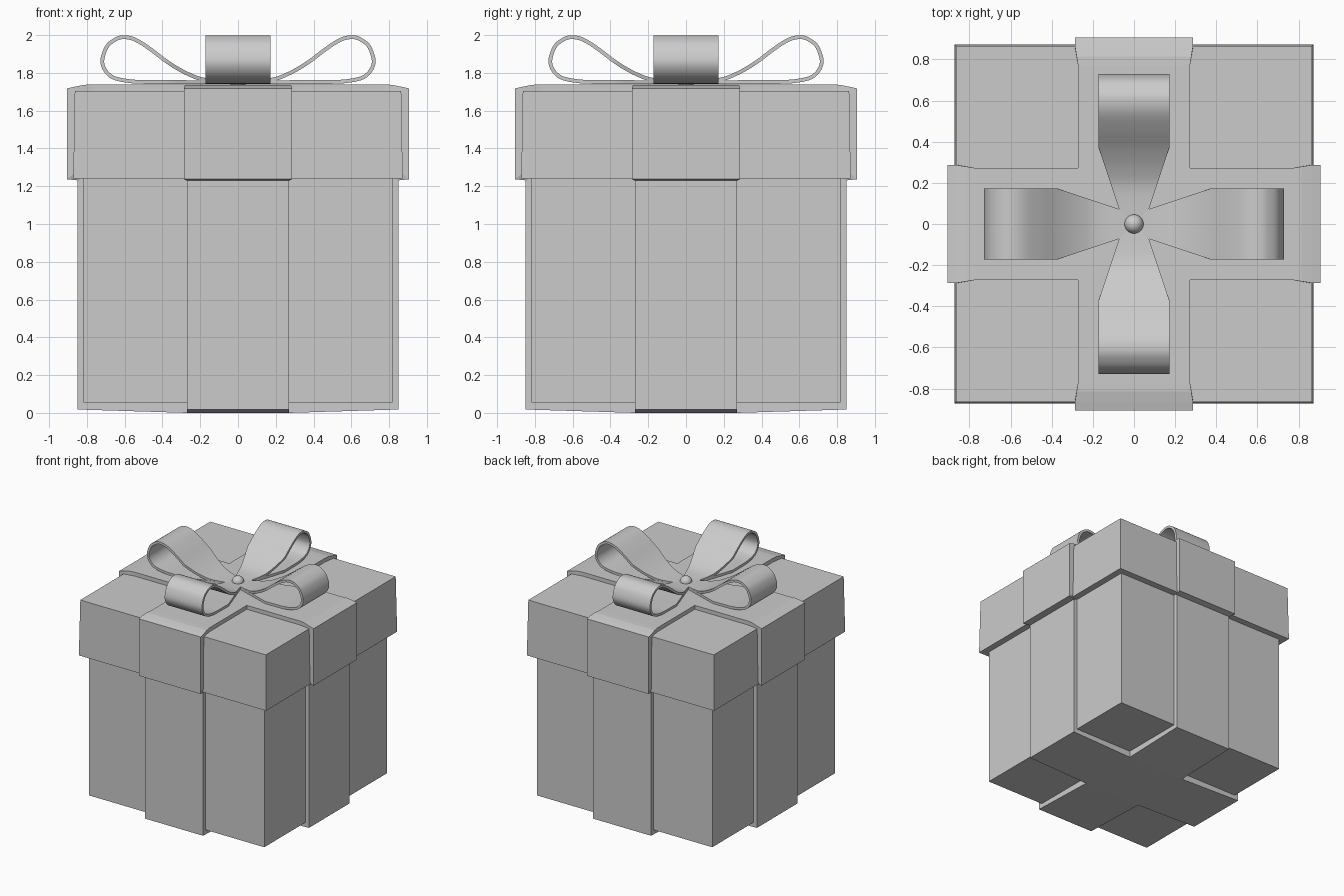
import bpy, bmesh, math
from mathutils import Matrix, Vector

if "Cube" in bpy.data.objects:
    bpy.data.objects.remove(bpy.data.objects["Cube"])


def link(name, bm):
    mesh = bpy.data.meshes.new(name)
    bm.to_mesh(mesh)
    bm.free()
    ob = bpy.data.objects.new(name, mesh)
    bpy.context.collection.objects.link(ob)
    return ob


def box(name, half, z0, z1, half_top=None):
    bm = bmesh.new()
    bmesh.ops.create_cube(bm, size=2)
    for v in bm.verts:
        h = (half_top or half) if v.co.z > 0 else half
        v.co = (v.co.x * h, v.co.y * h, z1 if v.co.z > 0 else z0)
    return link(name, bm)


def add_strip(bm, path, angle=0):
    """Strip of quads along +x from (radius, half width, height), turned about z."""
    rot = Matrix.Rotation(angle, 3, 'Z')
    rows = [[bm.verts.new(rot @ Vector((r, s * w, z))) for s in (-1, 1)] for r, w, z in path]
    for a, b in zip(rows, rows[1:]):
        bm.faces.new((a[0], b[0], b[1], a[1]))


def thicken(ob, amount):
    mod = ob.modifiers.new("thickness", 'SOLIDIFY')
    mod.thickness = amount
    mod.offset = -1
    mod.use_even_offset = True
    bpy.ops.object.select_all(action='DESELECT')
    ob.select_set(True)
    bpy.context.view_layer.objects.active = ob
    bpy.ops.object.modifier_apply(modifier=mod.name)


def cross_ribbon(name, path, thickness, underside=False):
    """Central square with four folded arms, given as its outer skin."""
    bm = bmesh.new()
    r, w, z = path[0]
    bm.faces.new([bm.verts.new((x * r, y * r, z)) for x, y in ((-1, -1), (1, -1), (1, 1), (-1, 1))])
    for i in range(4):
        add_strip(bm, path, i * math.pi / 2)
    bmesh.ops.remove_doubles(bm, verts=bm.verts, dist=0.0005)
    if underside:
        bmesh.ops.reverse_faces(bm, faces=bm.faces)
    thicken(link(name, bm), thickness)


def smooth_path(pts, steps):
    """Catmull-Rom interpolation of 2D points."""
    p = [Vector(q) for q in [pts[0]] + pts + [pts[-1]]]
    out = []
    for a, b, c, d in zip(p, p[1:], p[2:], p[3:]):
        for i in range(steps):
            t = i / steps
            out.append(0.5 * (2 * b + (c - a) * t + (2 * a - 5 * b + 4 * c - d) * t * t
                              + (3 * b - a - 3 * c + d) * t ** 3))
    return out + [p[-1]]


# Box and lid
box("box_body", 0.817, 0.055, 1.3)
box("lid", 0.872, 1.24, 1.705, 0.864)

# Ribbons wrapped under the box and over the lid
cross_ribbon("box_ribbon", [(0.27, 0.27, 0), (0.85, 0.27, 0.018), (0.85, 0.27, 1.26)], 0.06, True)
cross_ribbon("lid_ribbon", [(0.272, 0.272, 1.738), (0.77, 0.272, 1.738), (0.815, 0.279, 1.737),
                            (0.865, 0.287, 1.727), (0.906, 0.287, 1.717), (0.906, 0.287, 1.237),
                            (0.84, 0.272, 1.23)], 0.045)

# Four bow loops
loop = [(0.02, 1.742), (0.2, 1.741), (0.45, 1.742), (0.58, 1.747), (0.68, 1.775), (0.728, 1.85),
        (0.705, 1.94), (0.655, 1.985), (0.605, 1.999), (0.54, 1.985), (0.46, 1.935),
        (0.36, 1.86), (0.26, 1.803), (0.17, 1.773), (0.02, 1.762)]
loop_path = [(r, min(0.173, 0.048 + 0.335 * r), z) for r, z in smooth_path(loop, 6)]
for i in range(4):
    bm = bmesh.new()
    add_strip(bm, loop_path, i * math.pi / 2)
    bmesh.ops.reverse_faces(bm, faces=bm.faces)
    ob = link(f"bow_loop_{i + 1}", bm)
    thicken(ob, 0.02)
    bpy.ops.object.shade_smooth_by_angle(angle=math.radians(40))

# Round knot in the middle of the bow
bpy.ops.mesh.primitive_uv_sphere_add(segments=32, ring_count=16, radius=0.046, location=(0, 0, 1.763))
bpy.context.object.name = "bow_knot"
bpy.ops.object.shade_smooth()
